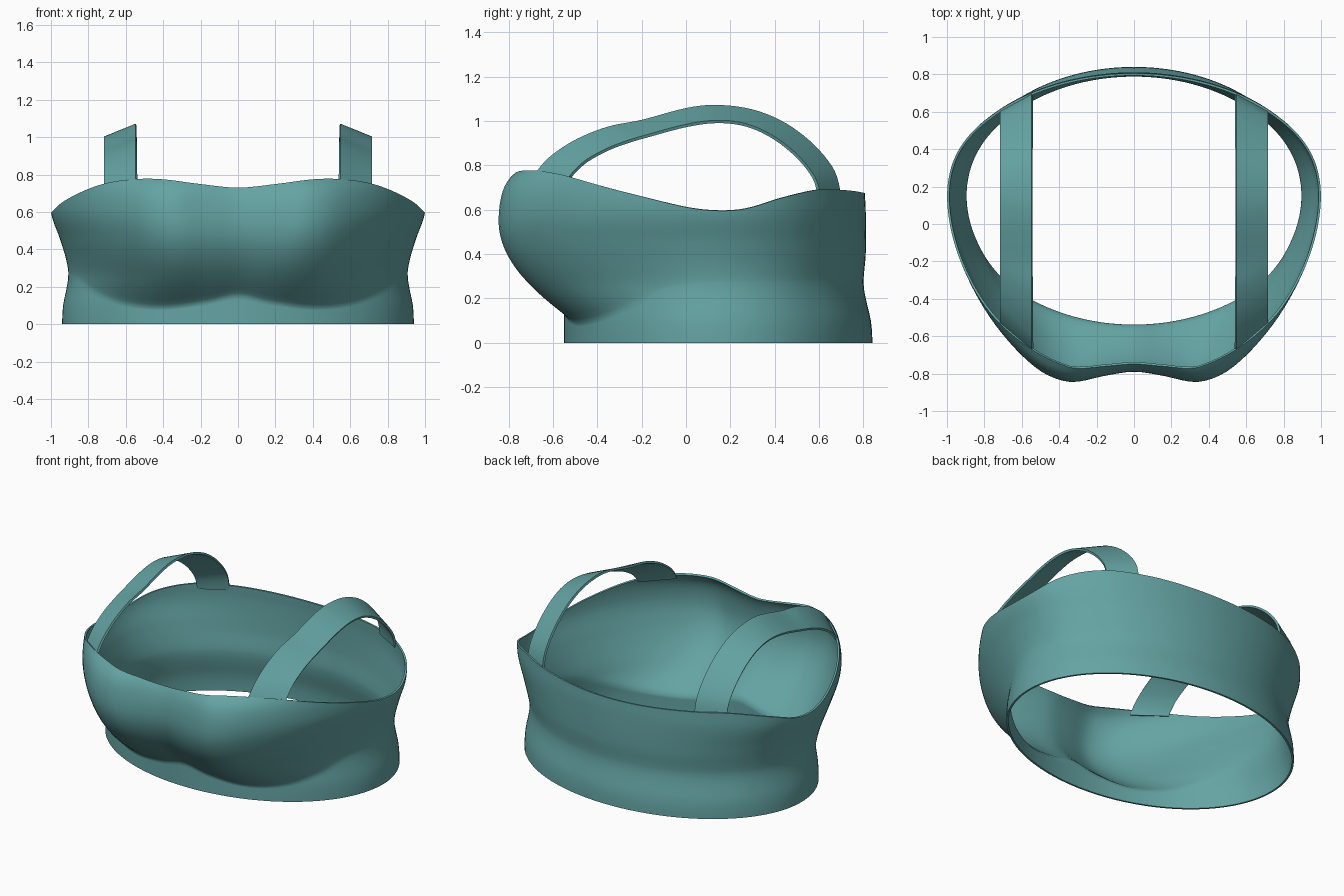
import bpy, math

if "Cube" in bpy.data.objects:
    bpy.data.objects.remove(bpy.data.objects["Cube"])

def curve(table, v):
    """Smooth cubic interpolation through (position, value) pairs."""
    n = len(table)
    v = min(max(v, table[0][0]), table[-1][0])
    k = 0
    while k < n - 2 and v > table[k + 1][0]:
        k += 1
    def slope(i):
        if i in (0, n - 1):
            return 0
        return (table[i + 1][1] - table[i - 1][1]) / (table[i + 1][0] - table[i - 1][0])
    (x0, y0), (x1, y1) = table[k], table[k + 1]
    h, t = x1 - x0, (v - x0) / (x1 - x0)
    return ((2*t**3 - 3*t**2 + 1) * y0 + (t**3 - 2*t**2 + t) * h * slope(k)
            + (3*t**2 - 2*t**3) * y1 + (t**3 - t**2) * h * slope(k + 1))

fabric = bpy.data.materials.new("teal_fabric")
fabric.diffuse_color = (0.13, 0.37, 0.37, 1)
fabric.use_nodes = True
fabric.node_tree.nodes["Principled BSDF"].inputs["Base Color"].default_value = fabric.diffuse_color

def make(name, verts, faces, thickness, mirror=False):
    mesh = bpy.data.meshes.new(name)
    mesh.from_pydata(verts, [], faces)
    ob = bpy.data.objects.new(name, mesh)
    bpy.context.collection.objects.link(ob)
    mesh.materials.append(fabric)
    bpy.ops.object.select_all(action='DESELECT')
    bpy.context.view_layer.objects.active = ob
    ob.select_set(True)
    sol = ob.modifiers.new("thickness", 'SOLIDIFY')
    sol.thickness, sol.offset = thickness, -1
    bpy.ops.object.modifier_apply(modifier=sol.name)
    if mirror:
        mir = ob.modifiers.new("mirror", 'MIRROR')
        bpy.ops.object.modifier_apply(modifier=mir.name)
    bpy.ops.object.shade_smooth_by_angle(angle=math.radians(50))
    return ob

# Body profiles: by angle from the front (degrees), then by height
TOP = [(0, .73), (12, .75), (24, .775), (34, .775), (46, .75), (65, .67), (80, .61),
       (90, .595), (100, .605), (115, .655), (132, .69), (145, .69), (180, .675)]
FOLD = [(0, .15), (10, .115), (25, .085), (40, .105), (55, .165), (70, .24), (90, .27), (180, .27)]
BULGE = [(0, .24), (9, .27), (19.5, .335), (27, .34), (33.5, .315), (46.5, .23),
         (65, .10), (78, .03), (90, 0), (180, 0)]
HALF_WIDTH = [(0, .94), (.1, .935), (.2, .915), (.27, .907), (.35, .92), (.45, .95),
              (.6, 1.0), (.8, 1.0)]
BACK_DEPTH = [(0, .69), (.1, .683), (.2, .66), (.27, .65), (.4, .66), (.6, .66), (.7, .655)]
CY = .15

def body_point(phi, z):
    deg = abs(math.degrees(phi))
    fold = curve(FOLD, deg)
    s = min(max((z - fold) / (.55 - fold), 0), 1)
    s = s * s / (s + .07) * 1.07          # soft start at the fold
    fullness = math.sin(math.pi / 2 * s ** .85)
    if z > .55:                            # rounds inward towards the rim
        u = (z - .55) / .23
        fullness -= .15 * u ** 2 + .13 * u ** 6
        if deg < 20:
            fullness -= .09 * (1 - deg / 20) * u ** 2
    depth = .70
    if deg > 90:                           # blend to the back through the sides
        depth += (curve(BACK_DEPTH, z) - .70) * min((deg - 90) / 40, 1)
    x = curve(HALF_WIDTH, z) * math.sin(phi)
    y = CY - depth * math.cos(phi) - curve(BULGE, deg) * fullness
    return (x, y, z)

# Body: rows follow the under-bust fold and the top edge
SEG, LOW, HIGH = 144, 8, 32
verts, faces = [], []
for r in range(LOW + HIGH + 1):
    for i in range(SEG):
        phi = -math.pi + 2 * math.pi * i / SEG
        deg = abs(math.degrees(phi))
        fold, top = curve(FOLD, deg), curve(TOP, deg)
        if r <= LOW:
            z = fold * r / LOW
        else:
            z = fold + (top - fold) * (r - LOW) / HIGH
        verts.append(body_point(phi, z))
for r in range(LOW + HIGH):
    for i in range(SEG):
        j = (i + 1) % SEG
        faces.append((r*SEG + i, r*SEG + j, (r+1)*SEG + j, (r+1)*SEG + i))
make("bodice", verts, faces, .012)

# Shoulder straps: ribbon between an inner and a lower outer edge path (y, z)
INNER = [(-.685, .745), (-.66, .79), (-.6, .85), (-.49, .92), (-.35, .975), (-.2, 1.005), (0, 1.058),
         (.14, 1.072), (.3, 1.052), (.45, .99), (.58, .89), (.67, .775), (.698, .665)]
OUTER = [(-.535, .735), (-.51, .77), (-.45, .825), (-.36, .875), (-.27, .91), (-.17, .94), (0, .985),
         (.14, 1.003), (.27, .988), (.39, .935), (.5, .85), (.58, .75), (.607, .66)]

def along(path, t):
    return [curve([(k, p[c]) for k, p in enumerate(path)], t) for c in (0, 1)]

STEPS, ACROSS = 60, 4
verts, faces = [], []
for s in range(STEPS + 1):
    t = (len(INNER) - 1) * s / STEPS
    a, b = along(INNER, t), along(OUTER, t)
    for c in range(ACROSS + 1):
        w = c / ACROSS
        verts.append((.547 + .17 * w, a[0] + (b[0] - a[0]) * w, a[1] + (b[1] - a[1]) * w))
for s in range(STEPS):
    for c in range(ACROSS):
        k = s * (ACROSS + 1) + c
        faces.append((k, k + 1, k + ACROSS + 2, k + ACROSS + 1))
make("shoulder_straps", verts, faces, .014, mirror=True)
